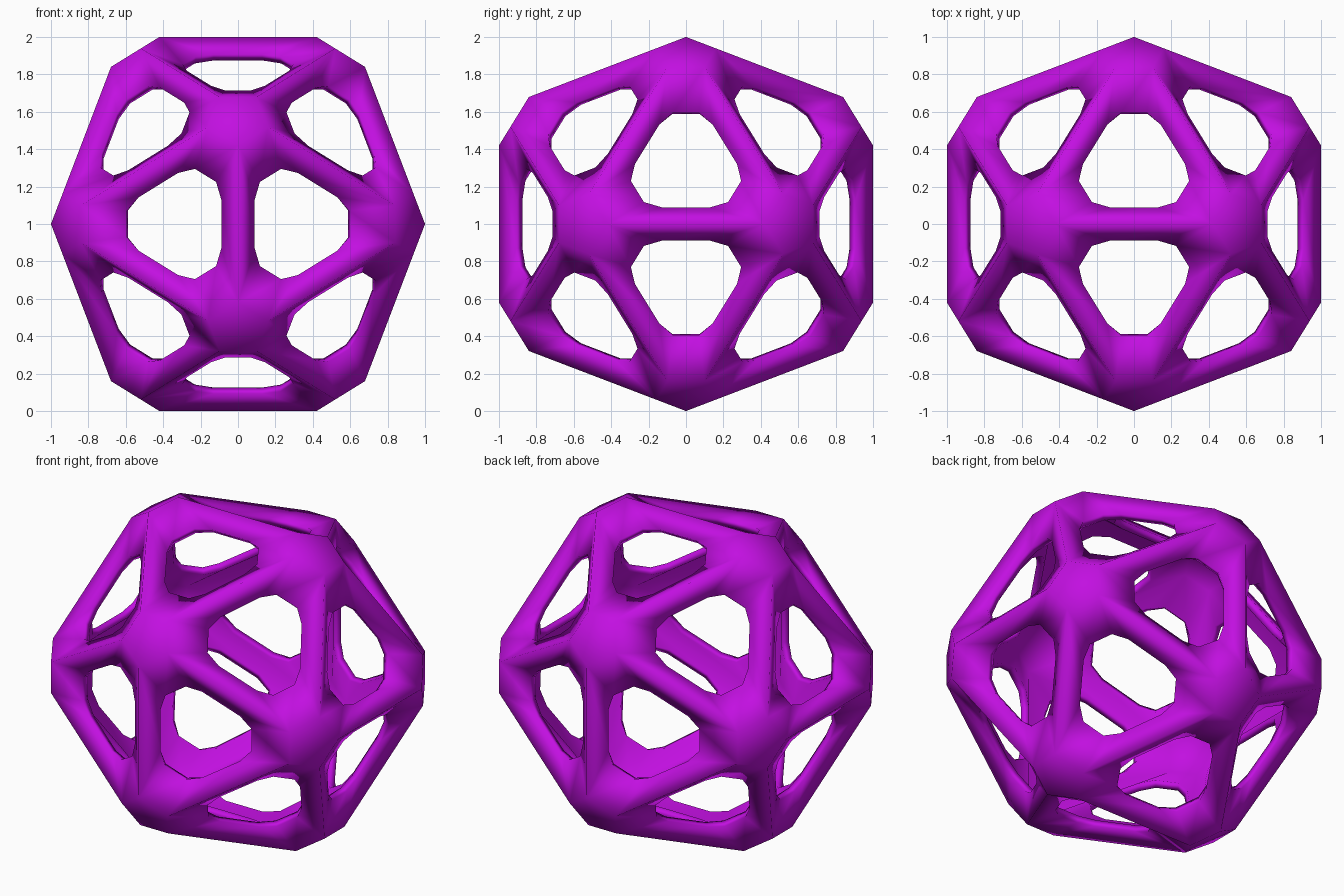
import bpy, bmesh
from mathutils import Vector

if "Cube" in bpy.data.objects:
    bpy.data.objects.remove(bpy.data.objects["Cube"])

PHI = (1 + 5 ** 0.5) / 2
CUT = 0.16          # share of each edge trimmed at a corner
SINK = 0.055        # depth of the opening below the face plane
SHORT_EDGE = (0.30, 0.07)  # opening: distance from face centre, half width
LONG_EDGE = (0.24, 0.13)

# Icosahedron with its long edges aligned to the axes
base = bmesh.new()
for a in (-1 / PHI, 1 / PHI):
    for b in (-1, 1):
        for co in ((a, 0, b), (0, b, a), (b, a, 0)):
            base.verts.new(co)
bmesh.ops.convex_hull(base, input=base.verts[:])
triangles = [[v.co.copy() for v in f.verts] for f in base.faces]
base.free()

# Each triangle becomes a trimmed hexagon sloping in to a rounded opening
bm = bmesh.new()


def face(*points):
    bm.faces.new([bm.verts.new(p) for p in points])


for tri in triangles:
    centre = sum(tri, Vector()) / 3
    if (tri[1] - tri[0]).cross(tri[2] - tri[0]).dot(centre) < 0:
        tri.reverse()
    outline = []
    for i in range(3):
        p, q = tri[i], tri[(i + 1) % 3]
        outline += [p.lerp(q, CUT), q.lerp(p, CUT)]
    rim = []
    for i in range(6):
        p, q = outline[i], outline[(i + 1) % 6]
        dist, half = LONG_EDGE if i % 2 == 0 else SHORT_EDGE
        mid = centre + ((p + q) / 2 - centre).normalized() * dist
        mid -= centre.normalized() * SINK
        along = (q - p).normalized() * half
        rim.append((mid - along, mid + along))
    for i in range(6):
        p, q = outline[i], outline[(i + 1) % 6]
        face(p, q, rim[i][1], rim[i][0])
        face(p, rim[i][0], rim[i - 1][1])

# Join the faces and close the five-sided corner caps
bmesh.ops.remove_doubles(bm, verts=bm.verts[:], dist=0.0005)
bmesh.ops.holes_fill(bm, edges=bm.edges[:], sides=5)
bm.normal_update()
for f in bm.faces:
    if f.normal.dot(f.calc_center_median()) < 0:
        f.normal_flip()
    f.smooth = True
bmesh.ops.translate(bm, verts=bm.verts[:], vec=(0, 0, 1))

mesh = bpy.data.meshes.new("lattice_ball")
bm.to_mesh(mesh)
bm.free()
ball = bpy.data.objects.new("lattice_ball", mesh)
bpy.context.collection.objects.link(ball)

# Wall thickness, inwards, leaving a hollow channel behind each bar
wall = ball.modifiers.new("wall", 'SOLIDIFY')
wall.thickness = 0.045
wall.offset = -1
wall.use_even_offset = True

purple = bpy.data.materials.new("purple")
purple.diffuse_color = (0.54, 0.005, 0.75, 1)
purple.use_nodes = True
purple.node_tree.nodes["Principled BSDF"].inputs["Base Color"].default_value = purple.diffuse_color
mesh.materials.append(purple)
